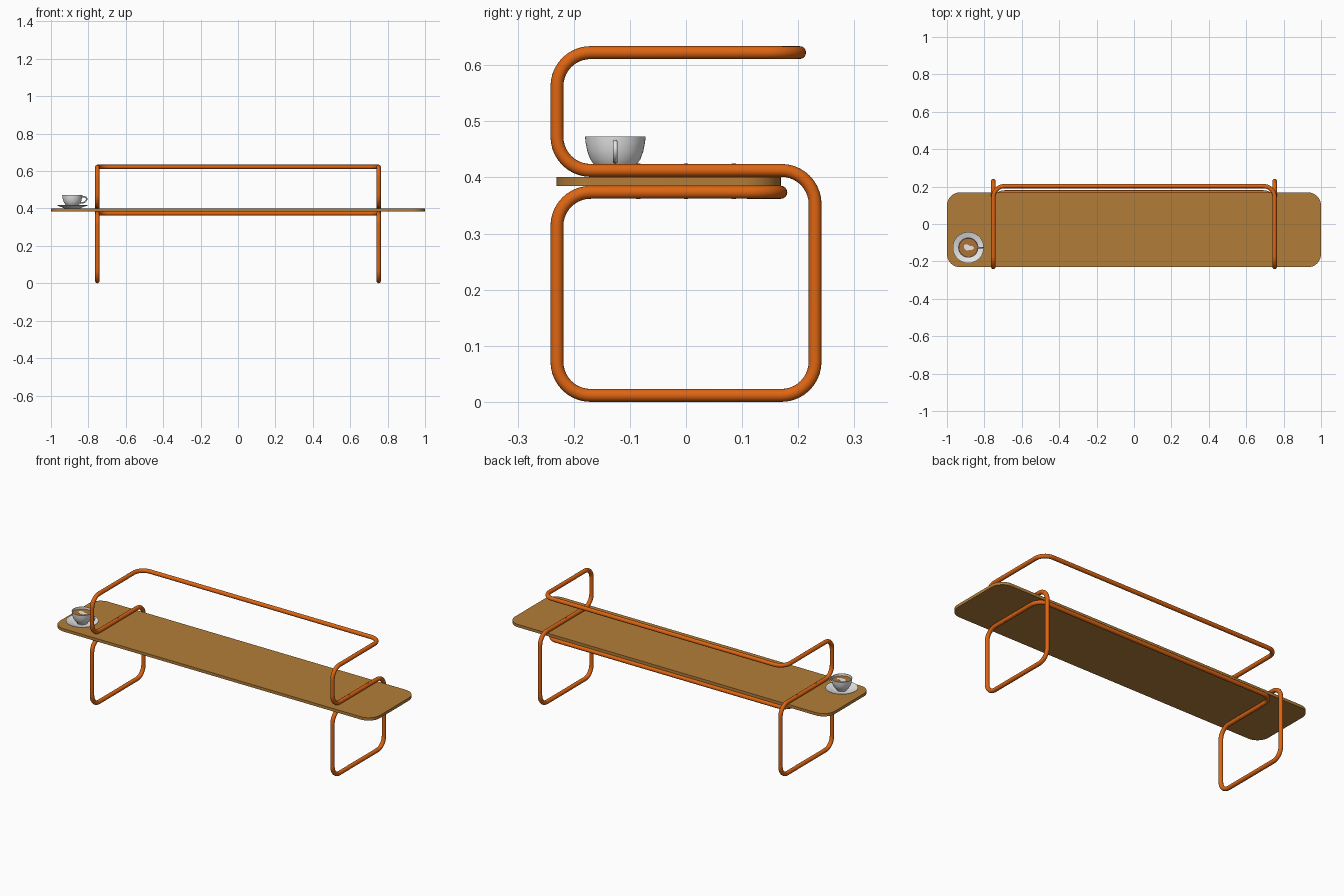
import bpy, bmesh, math
from mathutils import Vector

if "Cube" in bpy.data.objects:
    bpy.data.objects.remove(bpy.data.objects["Cube"])


def material(name, rgb):
    m = bpy.data.materials.new(name)
    m.diffuse_color = (*rgb, 1)
    m.use_nodes = True
    m.node_tree.nodes["Principled BSDF"].inputs["Base Color"].default_value = m.diffuse_color
    return m


ORANGE = material("orange_paint", (0.73, 0.13, 0.006))
WOOD = material("warm_wood", (0.45, 0.205, 0.04))
WHITE = material("white_china", (0.8, 0.8, 0.8))
COFFEE = material("coffee_brown", (0.42, 0.17, 0.035))


def finish(name, bm, mat, angle=40):
    bmesh.ops.recalc_face_normals(bm, faces=bm.faces)
    me = bpy.data.meshes.new(name)
    bm.to_mesh(me)
    bm.free()
    ob = bpy.data.objects.new(name, me)
    bpy.context.collection.objects.link(ob)
    me.materials.append(mat)
    smooth(ob, angle)
    return ob


def smooth(ob, angle=40):
    bpy.ops.object.select_all(action='DESELECT')
    ob.select_set(True)
    bpy.context.view_layer.objects.active = ob
    bpy.ops.object.shade_smooth_by_angle(angle=math.radians(angle))


def fillet(points, radius, steps=10, closed=True):
    """Round every corner of a path with a circular arc."""
    out, n = [], len(points)
    for i, p in enumerate(points):
        if not closed and i in (0, n - 1):
            out.append(Vector(p))
            continue
        p = Vector(p)
        a = (Vector(points[i - 1]) - p).normalized()
        b = (Vector(points[(i + 1) % n]) - p).normalized()
        c = p + (a + b) * radius          # right-angled corners
        for s in range(steps + 1):
            t = math.pi / 2 * s / steps
            out.append(c - b * radius * math.cos(t) - a * radius * math.sin(t))
    return out


def tube(name, path, r, mat, closed=True, res=6):
    cu = bpy.data.curves.new(name, 'CURVE')
    cu.dimensions = '3D'
    cu.bevel_depth, cu.bevel_resolution, cu.use_fill_caps = r, res, True
    sp = cu.splines.new('POLY')
    sp.points.add(len(path) - 1)
    for q, p in zip(sp.points, path):
        q.co = (*p, 1)
    sp.use_cyclic_u = closed
    ob = bpy.data.objects.new(name, cu)
    bpy.context.collection.objects.link(ob)
    bpy.ops.object.select_all(action='DESELECT')
    ob.select_set(True)
    bpy.context.view_layer.objects.active = ob
    bpy.ops.object.convert(target='MESH')
    ob = bpy.context.object
    ob.data.materials.clear()
    ob.data.materials.append(mat)
    smooth(ob)
    return ob


def prism(name, outline, z0, z1, mat):
    bm = bmesh.new()
    f = bm.faces.new([bm.verts.new((p[0], p[1], z0)) for p in outline])
    r = bmesh.ops.extrude_face_region(bm, geom=[f])
    for v in r['geom']:
        if isinstance(v, bmesh.types.BMVert):
            v.co.z = z1
    return finish(name, bm, mat)


def lathe(name, profile, centre, mat, seg=48):
    bm = bmesh.new()
    vs = [bm.verts.new((centre[0] + r, centre[1], z)) for r, z in profile]
    es = [bm.edges.new(e) for e in zip(vs, vs[1:])]
    bmesh.ops.spin(bm, geom=vs + es, cent=(*centre, 0), axis=(0, 0, 1),
                   angle=math.tau, steps=seg)
    bmesh.ops.remove_doubles(bm, verts=bm.verts, dist=1e-5)
    return finish(name, bm, mat)


# One continuous bent tube: arm rail, two side loops, under-seat rail
R, X = 0.0115, 0.752
side = [(0.2025, 0.6225), (-0.23, 0.6225), (-0.23, 0.4125), (0.23, 0.4125),
        (0.23, R), (-0.23, R), (-0.23, 0.3735), (0.169, 0.3735)]
loop = [(X, y, z) for y, z in side] + [(-X, y, z) for y, z in reversed(side)]
tube("tube_frame", fillet(loop, 0.06), R, ORANGE)

# Screw heads holding the tube to the board
for sx in (-X, X):
    for y in (-0.085, 0, 0.085):
        for z in (0.4237, 0.3623):
            bm = bmesh.new()
            bmesh.ops.create_cone(bm, cap_ends=True, segments=16, radius1=0.004,
                                  radius2=0.004, depth=0.002)
            bmesh.ops.translate(bm, vec=(sx, y, z), verts=bm.verts)
            finish("frame_screw", bm, ORANGE)

# Seat board with rounded corners
prism("seat_board", fillet([(-1, -0.231, 0), (1, -0.231, 0), (1, 0.169, 0),
                            (-1, 0.169, 0)], 0.07), 0.385, 0.401, WOOD)

# Saucer and cup
C = (-0.886, -0.126)
lathe("saucer", [(0, 0.4012), (0.045, 0.4012), (0.05, 0.405), (0.083, 0.4165),
                 (0.083, 0.419), (0.05, 0.409), (0.042, 0.406), (0, 0.406)], C, WHITE)
lathe("cup", [(0, 0.407), (0.027, 0.407), (0.029, 0.413), (0.037, 0.421),
              (0.045, 0.433), (0.05, 0.447), (0.053, 0.462), (0.054, 0.473),
              (0.0515, 0.473), (0.05, 0.461), (0.047, 0.448), (0.041, 0.434),
              (0.033, 0.424), (0, 0.42)], C, WHITE)

# Cup handle
handle = [(0.047, 0.461), (0.062, 0.463), (0.073, 0.460), (0.0775, 0.452),
          (0.075, 0.442), (0.066, 0.434), (0.054, 0.430), (0.040, 0.429)]
tube("cup_handle", [(C[0] + x, C[1], z) for x, z in handle], 0.0042, WHITE,
     closed=False, res=3)

# Coffee surface and foam pattern
lathe("coffee", [(0, 0.4615), (0.0498, 0.4615)], C, COFFEE)
foam = []
for i in range(32):
    t = math.tau * i / 32
    r = 0.02 + 0.004 * math.cos(2 * t + 0.8) + 0.003 * math.cos(3 * t)
    foam.append((C[0] + 1.15 * r * math.cos(t), C[1] + 0.85 * r * math.sin(t)))
prism("milk_foam", foam, 0.4613, 0.4622, WHITE)
